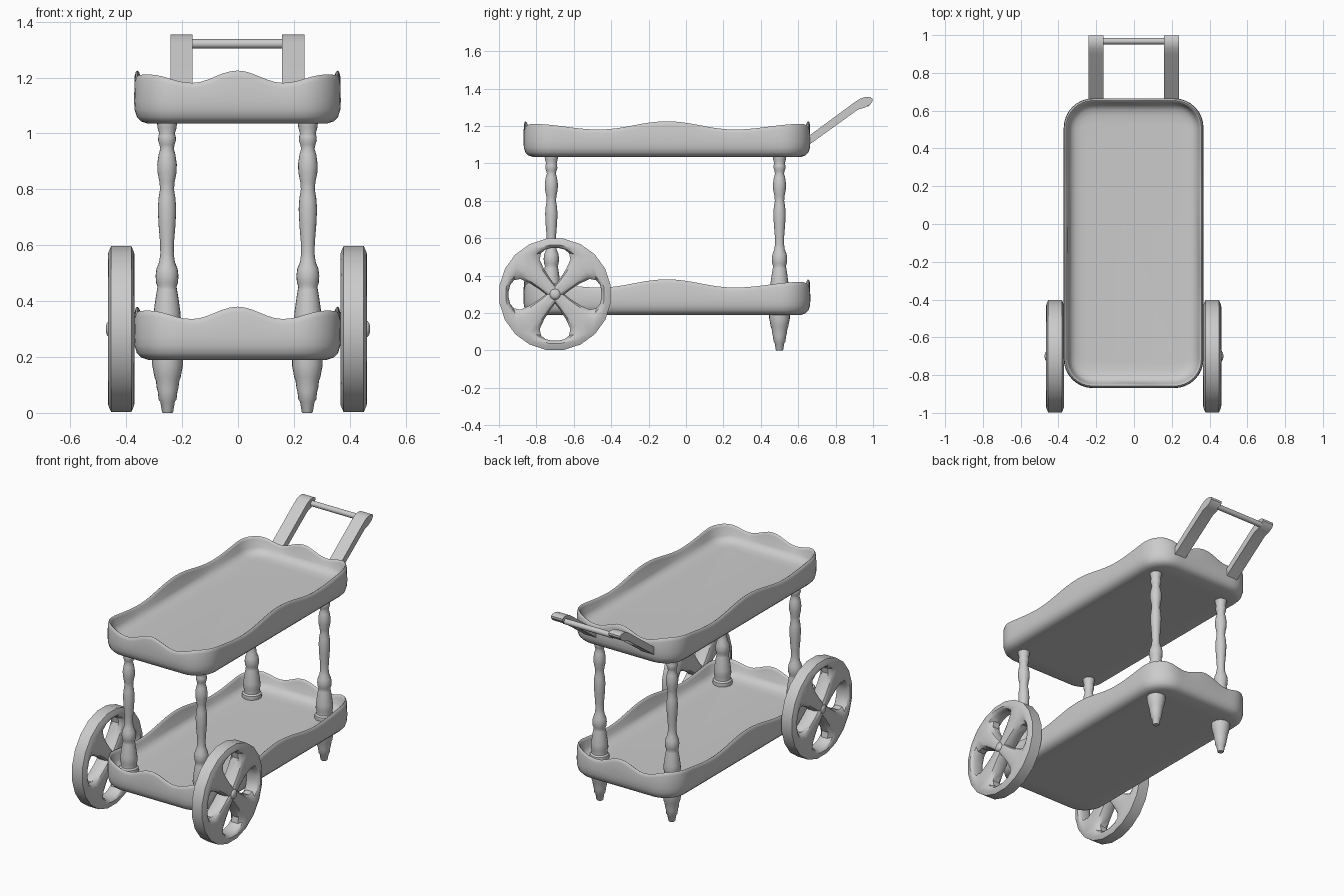
import bpy, bmesh, math
from mathutils import Vector, Matrix

if "Cube" in bpy.data.objects:
    bpy.data.objects.remove(bpy.data.objects["Cube"])

grey = bpy.data.materials.new("plain_grey")
grey.diffuse_color = (0.6, 0.6, 0.6, 1)
grey.use_nodes = True
grey.node_tree.nodes["Principled BSDF"].inputs["Base Color"].default_value = grey.diffuse_color
CX = -0.002  # the body sits a hair off centre


def finish(name, bm, angle=40):
    bmesh.ops.remove_doubles(bm, verts=bm.verts, dist=0.0004)
    bmesh.ops.recalc_face_normals(bm, faces=bm.faces)
    me = bpy.data.meshes.new(name)
    bm.to_mesh(me)
    bm.free()
    me.materials.append(grey)
    me.shade_smooth()
    me.set_sharp_from_angle(angle=math.radians(angle))
    ob = bpy.data.objects.new(name, me)
    bpy.context.collection.objects.link(ob)
    return ob


def skin(bm, loops, closed=True, caps=True):
    rings = [[bm.verts.new(p) for p in loop] for loop in loops]
    n = len(rings[0])
    for a, b in zip(rings, rings[1:]):
        for i in range(n if closed else n - 1):
            j = (i + 1) % n
            bm.faces.new((a[i], a[j], b[j], b[i]))
    if caps:
        bm.faces.new(rings[0])
        bm.faces.new(rings[-1])


def lathe(name, profile, loc, axis='Z', sides=20, angle=40):
    bm = bmesh.new()
    skin(bm, [[(r * math.cos(2 * math.pi * i / sides), r * math.sin(2 * math.pi * i / sides), z)
               for i in range(sides)] for r, z in profile])
    if axis == 'X':
        bm.transform(Matrix.Rotation(math.pi / 2, 4, 'Y'))
    bm.transform(Matrix.Translation(loc))
    return finish(name, bm, angle)


# Trays: rounded rectangle outline with a wavy rim
HX, HY, R, CY = 0.37, 0.767, 0.155, -0.102


def outline():
    pts = []
    for q, (sx, sy) in enumerate([(1, 1), (-1, 1), (-1, -1), (1, -1)]):
        c = Vector((sx * (HX - R), sy * (HY - R)))
        for k in range(9):
            a = math.pi / 2 * (q + k / 8)
            n = Vector((math.cos(a), math.sin(a)))
            pts.append((c + n * R, n))
        # straight run to the next corner
        t = Vector((-n.y, n.x))
        length = 2 * ((HX if q % 2 == 0 else HY) - R)
        steps = 16 if q % 2 == 0 else 28
        start = pts[-1][0]
        pts += [(start + t * length * k / steps, n) for k in range(1, steps)]
    return pts


def rim_height(p):
    cut = R * (1 - math.sqrt(0.5))
    if HY - abs(p.y) < HX - abs(p.x):
        u = abs(p.x) / (HX - cut)
    else:
        u = abs(p.y) / (HY - cut)
    return 0.146 + (0.044 if u < 0.5 else 0.03) * (1 + math.cos(2 * math.pi * u)) / 2


def tray(name, z0):
    # (inset, height, share of the rim height)
    section = [(0.13, 0, 0), (0.05, 0, 0), (0.026, 0.008, 0), (0.01, 0.024, 0), (0.002, 0.05, 0),
               (0, 0.08, 0), (0.002, -0.02, 1), (0.006, -0.005, 1), (0.011, 0, 1), (0.017, -0.004, 1),
               (0.022, -0.015, 1), (0.031, 0.112, 0), (0.042, 0.096, 0), (0.06, 0.084, 0),
               (0.09, 0.077, 0), (0.13, 0.075, 0)]
    pts = outline()
    bm = bmesh.new()
    skin(bm, [[(p.x - n.x * d + CX, p.y - n.y * d + CY, z0 + z + s * rim_height(p)) for p, n in pts]
              for d, z, s in section])
    return finish(name, bm, 50)


tray("top_tray", 1.035)
tray("lower_tray", 0.19)

# Turned posts and stepped feet
POST = [(0.054, 0.255), (0.057, 0.27), (0.055, 0.288), (0.046, 0.296), (0.045, 0.31), (0.05, 0.33),
        (0.048, 0.36), (0.041, 0.41), (0.036, 0.44), (0.034, 0.452), (0.039, 0.465),
        (0.041, 0.49), (0.038, 0.515), (0.028, 0.54),
        (0.024, 0.57), (0.025, 0.61), (0.03, 0.67), (0.033, 0.73), (0.03, 0.77), (0.025, 0.80),
        (0.027, 0.825), (0.034, 0.86), (0.035, 0.89), (0.03, 0.925), (0.024, 0.945), (0.027, 0.96),
        (0.032, 0.975), (0.031, 0.99), (0.028, 1.0), (0.034, 1.02), (0.036, 1.04)]
FOOT = [(0.017, 0), (0.02, 0.004), (0.026, 0.04), (0.032, 0.048), (0.035, 0.075), (0.039, 0.09),
        (0.042, 0.115), (0.047, 0.128), (0.051, 0.15), (0.055, 0.17), (0.055, 0.2)]
for side, sx in (("right", 1), ("left", -1)):
    lathe("front_post_" + side, POST, (sx * 0.252 + CX, -0.72, 0))
    lathe("rear_post_" + side, POST, (sx * 0.252 + CX, 0.5, 0))
    lathe("rear_foot_" + side, FOOT, (sx * 0.25 + CX, 0.5, 0))

# Wheels: four equal sectors, each with a petal-shaped opening
half = [(0.085, 0.027), (0.135, 0.059), (0.185, 0.082), (0.22, 0.075), (0.24, 0.05), (0.248, 0.017)]
hole = [Vector((0.05, 0))] + [Vector((x, -y)) for x, y in half] + [Vector(p) for p in reversed(half)]


def polar(r, deg):
    return Vector((r * math.cos(math.radians(deg)), r * math.sin(math.radians(deg))))


def edge(r):
    arc = [polar(r, -45 + 18 * k) for k in range(6)]
    spoke = (0.07, 0.14, 0.21)
    return ([Vector((0, 0))] + [polar(s, -45) for s in spoke] + arc
            + [polar(s, 45) for s in reversed(spoke)])


def wheel(name, sx):
    bm = bmesh.new()
    border = edge(0.278)
    for q in range(4):
        rot = Matrix.Rotation(q * math.pi / 2, 2)

        def place(pts, w):
            out = [rot @ p for p in pts]
            return [(sx * 0.416 + CX + w, -0.7 + p.x, 0.3 + p.y) for p in out]

        def blend(t):
            return [h.lerp(b, t) for h, b in zip(hole, border)]

        face = [(1, 0.046), (0.55, 0.048), (0.2, 0.04), (0, 0.022)]
        skin(bm, [place(blend(t), -w) for t, w in face]
             + [place(blend(t), w) for t, w in reversed(face)], caps=False)
        # tread with sloped shoulders
        skin(bm, [place(edge(r)[4:10], w) for r, w in
                  ((0.278, -0.046), (0.301, -0.036), (0.301, 0.036), (0.278, 0.046))],
             closed=False, caps=False)
    finish(name, bm, 35)


HUB = [(0.006, -0.057), (0.018, -0.055), (0.029, -0.047), (0.03, 0),
       (0.029, 0.047), (0.018, 0.055), (0.006, 0.057)]
for side, sx in (("right", 1), ("left", -1)):
    wheel("wheel_" + side, sx)
    lathe("axle_hub_" + side, HUB, (sx * 0.416, -0.7, 0.3), 'X', 12, 60)

# Push handle: two flat arms with rounded ends and a round bar
ARM = [(0.645, 1.09), (0.92, 1.288), (0.955, 1.298), (0.985, 1.315), (0.998, 1.333), (0.998, 1.346),
       (0.985, 1.354), (0.955, 1.354), (0.93, 1.346), (0.90, 1.326), (0.645, 1.138)]
for side, sx in (("right", 1), ("left", -1)):
    bm = bmesh.new()
    skin(bm, [[(sx * x + CX, y, z) for y, z in ARM] for x in (0.16, 0.24)])
    finish("handle_arm_" + side, bm, 35)
lathe("handle_bar", [(0.017, -0.17), (0.017, 0.17)], (CX, 0.968, 1.321), 'X', 16)
